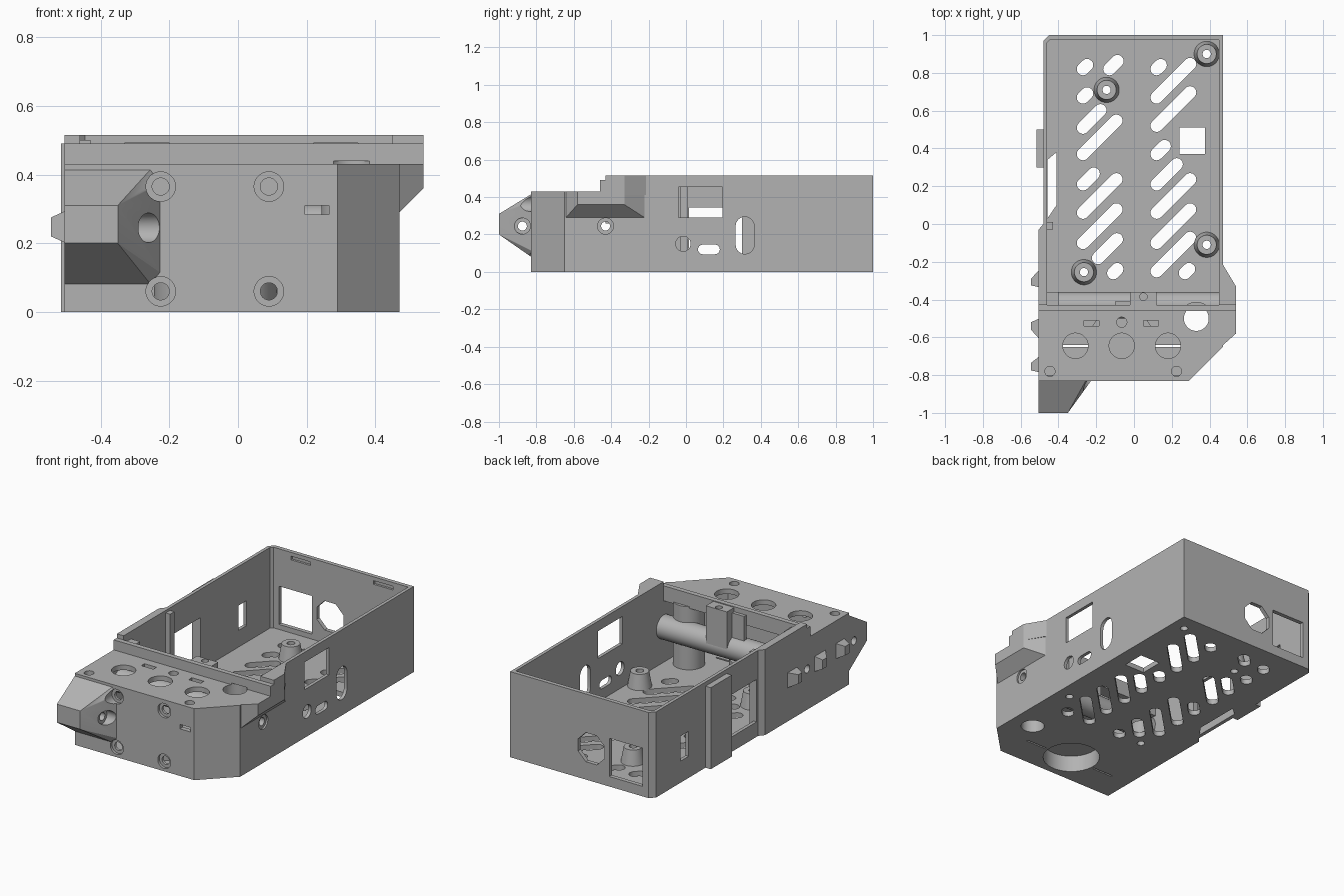
import bpy, bmesh, math
from mathutils import Vector

cube = bpy.data.objects.get("Cube")
if cube:
    bpy.data.objects.remove(cube)

grey = bpy.data.materials.new("plain grey")
GREY = (0.45, 0.45, 0.45, 1)
grey.use_nodes = True
grey.diffuse_color = GREY
grey.node_tree.nodes["Principled BSDF"].inputs["Base Color"].default_value = GREY


# ---- shape helpers: each returns (points, faces or None for a hull) ----
def prism(pts, lo, hi, axis="z", taper=1):
    n = len(pts)
    ca, cb = sum(p[0] for p in pts) / n, sum(p[1] for p in pts) / n
    place = {"x": lambda a, b, h: (h, a, b),
             "y": lambda a, b, h: (a, h, b),
             "z": lambda a, b, h: (a, b, h)}[axis]
    verts = [place(a, b, lo) for a, b in pts]
    verts += [place(ca + (a - ca) * taper, cb + (b - cb) * taper, hi) for a, b in pts]
    faces = [list(range(n)), list(range(n, n + n))]
    faces += [[i, (i + 1) % n, n + (i + 1) % n, n + i] for i in range(n)]
    return verts, faces


def ring(a, b, r, n=32):
    step = math.tau / n
    return [(a + r * math.cos(step * (i + 0.5)), b + r * math.sin(step * (i + 0.5))) for i in range(n)]


def rect(a0, a1, b0, b1):
    return [(a0, b0), (a1, b0), (a1, b1), (a0, b1)]


def box(x0, x1, y0, y1, z0, z1):
    return prism(rect(x0, x1, y0, y1), z0, z1)


def capsule(a, b, length, r, angle):
    """Rounded slot starting at (a, b) and running along the angle."""
    pts = []
    for end, turn in ((length, -math.pi / 2), (0, math.pi / 2)):
        for i in range(9):
            t = angle + turn + math.pi * i / 8
            pts.append((a + end * math.cos(angle) + r * math.cos(t),
                        b + end * math.sin(angle) + r * math.sin(t)))
    return pts


def build(name, *parts):
    bm = bmesh.new()
    for verts, faces in parts:
        vs = [bm.verts.new(v) for v in verts]
        if faces is None:
            bmesh.ops.convex_hull(bm, input=vs)
        else:
            for f in faces:
                bm.faces.new([vs[i] for i in f])
    bmesh.ops.recalc_face_normals(bm, faces=bm.faces)
    mesh = bpy.data.meshes.new(name)
    bm.to_mesh(mesh)
    bm.free()
    mesh.materials.append(grey)
    ob = bpy.data.objects.new(name, mesh)
    bpy.context.collection.objects.link(ob)
    return ob


def combine(ob, operation, *parts):
    tool = build("cutter", *parts)
    tool.hide_render = True
    mod = ob.modifiers.new("bool", "BOOLEAN")
    mod.operation, mod.solver, mod.object = operation, "EXACT", tool
    bpy.context.view_layer.objects.active = ob
    bpy.ops.object.modifier_apply(modifier=mod.name)
    bpy.data.objects.remove(tool)


# ---- case: rear box, front block, side flare, cross beam and nose ----
case = build("case", prism([(0.47, 1), (-0.45, 1), (-0.48, 0.97), (-0.48, 0), (-0.505, -0.03),
                            (-0.505, -0.83), (0.29, -0.83), (0.47, -0.65)], 0, 0.43))
combine(case, "UNION", prism([(0.47, 1), (-0.45, 1), (-0.48, 0.97), (-0.48, 0), (-0.505, -0.03),
                              (-0.505, -0.43), (0.47, -0.43)], 0.4, 0.515))
flare = [(0.45, y, z) for y in (-0.66, -0.19) for z in (0.27, 0.43)]
flare += [(0.54, y, z) for y in (-0.58, -0.33) for z in (0.36, 0.43)]
combine(case, "UNION", (flare, None))
combine(case, "UNION", prism([(0.45, -0.18), (0.54, -0.33), (0.54, -0.43), (0.45, -0.43)], 0.41, 0.515))
combine(case, "UNION", box(-0.505, 0.54, -0.46, -0.42, 0.4, 0.49))
nose = [(-0.505, -0.82, z) for z in (0.075, 0.42)]
nose += [(x, -0.82, z) for x, z in ((-0.25, 0.075), (-0.22, 0.11), (-0.22, 0.38), (-0.25, 0.42))]
nose += [(x, -1, z) for x in (-0.505, -0.35) for z in (0.2, 0.31)]
combine(case, "UNION", (nose, None))

# hollow interior
combine(case, "DIFFERENCE", prism([(0.45, 0.975), (-0.445, 0.975), (-0.46, 0.96), (-0.46, -0.43),
                                   (0.45, -0.43)], 0.03, 0.7))
combine(case, "DIFFERENCE", prism([(0.45, -0.4), (-0.48, -0.4), (-0.48, -0.8), (0.28, -0.8),
                                   (0.45, -0.64)], 0.03, 0.4))

# ---- floor openings: diagonal vents, mounts, access holes ----
vents = [(-0.27, 0.82, 0.03), (-0.13, 0.82, 0.06), (-0.27, 0.67, 0.03), (-0.27, 0.51, 0.13),
         (-0.27, 0.37, 0.25), (-0.27, 0.21, 0.08), (-0.27, 0.06, 0.25), (-0.27, -0.1, 0.25),
         (-0.19, -0.18, 0.14), (-0.11, -0.26, 0.03), (0.12, 0.82, 0.03), (0.12, 0.67, 0.25),
         (0.12, 0.52, 0.25), (0.12, 0.37, 0.06), (0.12, 0.21, 0.15), (0.12, 0.06, 0.25),
         (0.12, -0.1, 0.25), (0.12, -0.25, 0.25), (0.27, -0.26, 0.03)]
mounts = [(-0.145, 0.71), (0.385, 0.9), (0.385, -0.11), (-0.265, -0.255)]
well = (-0.065, -0.63)
floor_cuts = [prism(capsule(x, y, n, 0.033, math.pi / 4), -0.1, 0.06) for x, y, n in vents]
floor_cuts += [prism(ring(x, y, 0.022, 16), -0.1, 0.06) for x, y in mounts]
floor_cuts += [box(0.24, 0.375, 0.37, 0.51, -0.1, 0.06),
               prism([(-0.458, 0.03), (-0.41, 0.1), (-0.41, 0.38), (-0.458, 0.34)], -0.1, 0.06),
               prism(ring(*well, 0.16), -0.1, 0.06),
               box(-0.38, -0.24, -0.65, -0.64, -0.1, 0.06),
               box(0.11, 0.25, -0.65, -0.64, -0.1, 0.06)]
combine(case, "DIFFERENCE", *floor_cuts)

# ---- front cover openings and the bore that runs down to the floor ----
bore = prism(ring(0.33, -0.5, 0.066), -0.1, 0.44)
cover_cuts = [prism(ring(x, -0.645, 0.067), 0.35, 0.6) for x in (-0.31, -0.065, 0.18)]
cover_cuts += [prism(ring(x, y, 0.027, 20), 0.35, 0.6)
               for x, y in ((-0.445, -0.78), (0.225, -0.78), (-0.065, -0.52))]
cover_cuts += [box(x - 0.04, x + 0.04, -0.54, -0.51, 0.35, 0.6) for x in (-0.225, 0.09)]
combine(case, "DIFFERENCE", bore, *cover_cuts)

# ---- wall openings ----
wall_cuts = [prism(rect(-0.04, 0.195, 0.29, 0.455), 0.42, 0.6, "x"),
             prism(capsule(0.09, 0.12, 0.065, 0.026, 0), 0.42, 0.6, "x"),
             prism(capsule(0.315, 0.145, 0.1, 0.05, math.pi / 2), 0.42, 0.6, "x"),
             prism(ring(-0.015, 0.15, 0.04), 0.42, 0.6, "x"),
             prism(rect(0.015, 0.3, 0.09, 0.345), -0.6, -0.42, "x"),
             prism(rect(0.66, 0.74, 0.13, 0.28), -0.6, -0.42, "x"),
             prism(rect(-0.41, -0.19, 0.06, 0.29), 0.9, 1.1, "y"),
             prism(ring(-0.07, 0.195, 0.095, 8), 0.9, 1.1, "y"),
             prism(rect(0.195, 0.265, 0.283, 0.31), -0.9, -0.75, "y")]
wall_cuts += [box(x, x + 0.13, 0.96, 0.988, 0.47, 0.492) for x in (-0.33, 0.22)]
combine(case, "DIFFERENCE", *wall_cuts)

# screw holes with wide seats on the front, the side and the nose
front_screws = [(x, z) for x in (-0.225, 0.09) for z in (0.06, 0.365)]
side_bore = prism(ring(-0.43, 0.245, 0.024, 20), -0.7, 0.7, "x")
combine(case, "DIFFERENCE", side_bore, prism(ring(-0.875, 0.245, 0.024, 20), -0.6, 0, "x"),
        *[prism(ring(x, z, 0.025, 20), -1.1, -0.75, "y") for x, z in front_screws])
combine(case, "DIFFERENCE", prism(ring(-0.43, 0.245, 0.043), 0.455, 0.7, "x"),
        prism(ring(-0.875, 0.245, 0.043), -0.29, -0.1, "x"),
        *[prism(ring(x, z, 0.043), -1.1, -0.815, "y") for x, z in front_screws])

# ---- interior parts ----
smooth = [case]
for i, (x, y) in enumerate(mounts):
    post = build(f"standoff_{i + 1}", prism(ring(x, y, 0.068), 0.025, 0.12, taper=0.75))
    combine(post, "DIFFERENCE", prism(ring(x, y, 0.022, 16), -0.1, 0.3))
    smooth.append(post)

cross_tube = build("cross_tube", prism(ring(-0.43, 0.245, 0.07), -0.49, 0.46, "x"))
combine(cross_tube, "DIFFERENCE", side_bore)
combine(cross_tube, "DIFFERENCE", bore)
down_tube = build("down_tube", prism(ring(0.33, -0.5, 0.088), 0.02, 0.41))
combine(down_tube, "DIFFERENCE", bore)
combine(down_tube, "DIFFERENCE", side_bore)
well_cap = build("well_cap", prism(ring(*well, 0.18), 0.005, 0.125))
combine(well_cap, "DIFFERENCE", prism(ring(*well, 0.16), -0.1, 0.1))
smooth += [cross_tube, down_tube, well_cap]

lid_post = build("lid_post", box(-0.02, 0.12, -0.43, -0.36, 0.26, 0.485))
combine(lid_post, "DIFFERENCE", prism(ring(0.05, -0.385, 0.02, 16), 0.4, 0.6))
build("corner_tab", box(-0.48, -0.4, -0.43, -0.36, 0.3, 0.47))
build("middle_tab", box(-0.1, -0.02, -0.43, -0.41, 0.3, 0.46))

# ---- left side: shroud plate and small wedge lugs ----
build("side_plate", box(-0.515, -0.47, 0.3, 0.5, 0, 0.49))
build("opening_post", box(-0.47, -0.43, -0.03, 0.01, 0.02, 0.5))
for i, (base0, tip0, tip1, base1) in enumerate([(-0.24, -0.29, -0.325, -0.335),
                                                (-0.5, -0.52, -0.56, -0.61),
                                                (-0.7, -0.735, -0.775, -0.785)]):
    lug = [(-0.5, y, z) for y in (base0, base1) for z in (0.2, 0.295)]
    lug += [(-0.545, y, z) for y in (tip0, tip1) for z in (0.22, 0.275)]
    build(f"side_lug_{i + 1}", (lug, None))

# smooth the round parts, keep edges sharp
bpy.ops.object.select_all(action="DESELECT")
for ob in smooth:
    ob.select_set(True)
bpy.context.view_layer.objects.active = case
bpy.ops.object.shade_smooth_by_angle(angle=math.radians(30))
